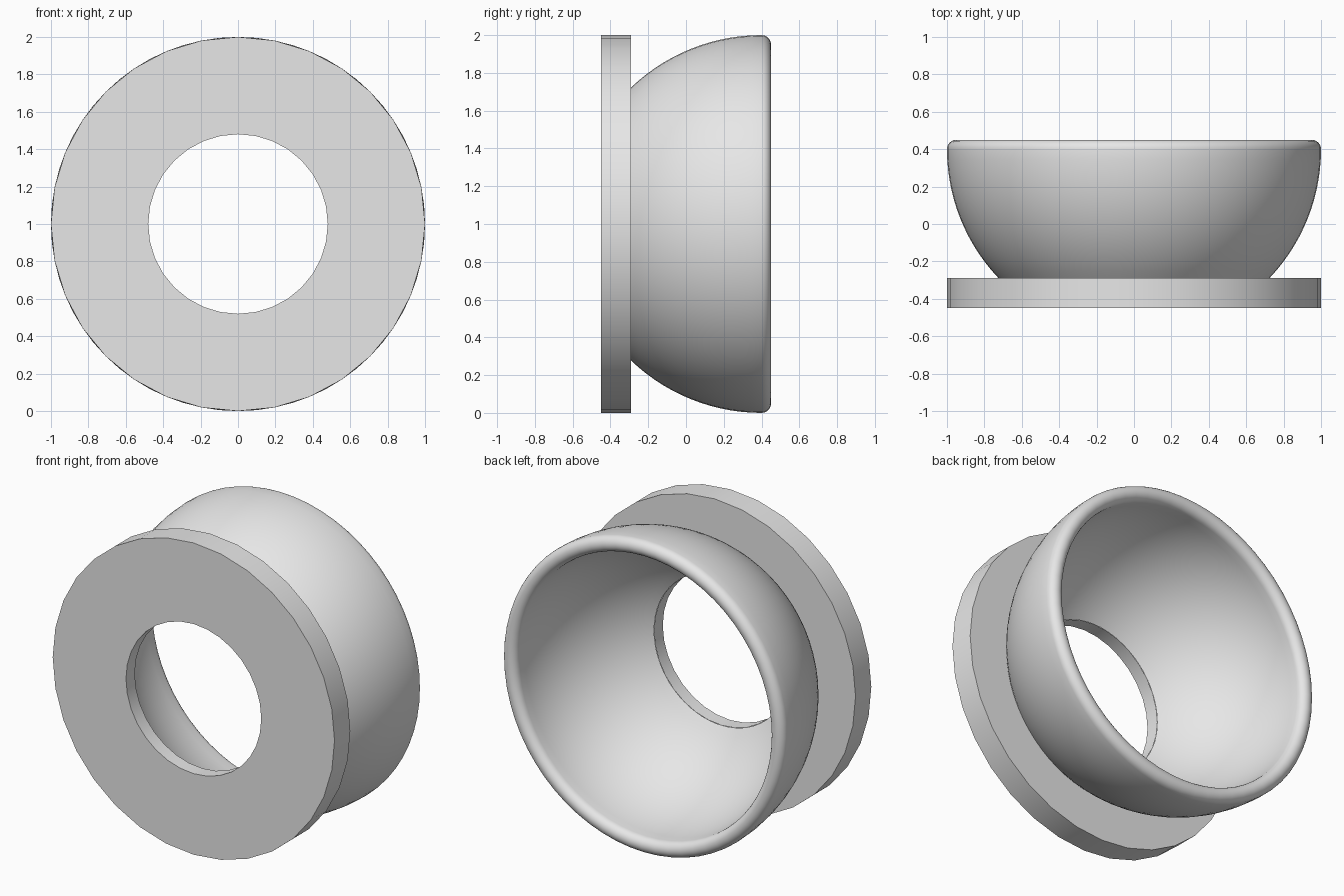
import bpy
import bmesh
from math import sin, cos, pi, asin, acos, radians

if "Cube" in bpy.data.objects:
    bpy.data.objects.remove(bpy.data.objects["Cube"], do_unlink=True)

# Material
grey = bpy.data.materials.new("light_grey")
grey.use_nodes = True
colour = (0.8, 0.8, 0.8, 1)
grey.diffuse_color = colour
grey.node_tree.nodes["Principled BSDF"].inputs["Base Color"].default_value = colour

# Main dimensions
OUTER, INNER, HOLE = 1.0, 0.9, 0.48
RIM_Y, BACK_Y, FRONT_Y = 0.4, -0.29, -0.45


def arc(radius, centre_r, start, end, steps):
    """Points (radius, y) on an arc centred at the rim plane; angle 0 points to the front."""
    angles = [start + (end - start) * i / steps for i in range(steps + 1)]
    return [(centre_r + radius * sin(a), RIM_Y - radius * cos(a)) for a in angles]


def lathe(name, profile, sides):
    """Turn a profile of (radius, y) points around the front-to-back axis."""
    bm = bmesh.new()
    rings = []
    for r, y in profile:
        turn = [2 * pi * j / sides for j in range(sides)]
        rings.append([bm.verts.new((r * cos(a), y, 1 + r * sin(a))) for a in turn])
    for low, high in zip(rings, rings[1:]):
        for j in range(sides):
            k = (j + 1) % sides
            bm.faces.new((low[j], high[j], high[k], low[k]))
    mesh = bpy.data.meshes.new(name)
    bm.to_mesh(mesh)
    bm.free()
    mesh.materials.append(grey)
    obj = bpy.data.objects.new(name, mesh)
    bpy.context.collection.objects.link(obj)
    bpy.ops.object.select_all(action="DESELECT")
    obj.select_set(True)
    bpy.context.view_layer.objects.active = obj
    bpy.ops.object.shade_smooth_by_angle(angle=radians(30))
    return obj


# Bowl: outer sphere, rounded rim, inner sphere down to the hole
wall = OUTER - INNER
outer_start = acos((RIM_Y - BACK_Y) / OUTER)
inner_end = asin(HOLE / INNER)
bowl_profile = arc(OUTER, 0, outer_start, pi / 2, 14)
bowl_profile += arc(wall / 2, INNER + wall / 2, pi / 2, 3 * pi / 2, 12)[1:]
bowl_profile += arc(INNER, 0, pi / 2, inner_end, 18)[1:]
lathe("bowl", bowl_profile, 64)

# Flange: hole wall, front face, edge and back face
lip_y = RIM_Y - INNER * cos(inner_end)
lathe("flange", [(HOLE, lip_y), (HOLE, FRONT_Y), (OUTER, FRONT_Y),
                 (OUTER, BACK_Y), (0.71, BACK_Y)], 32)
